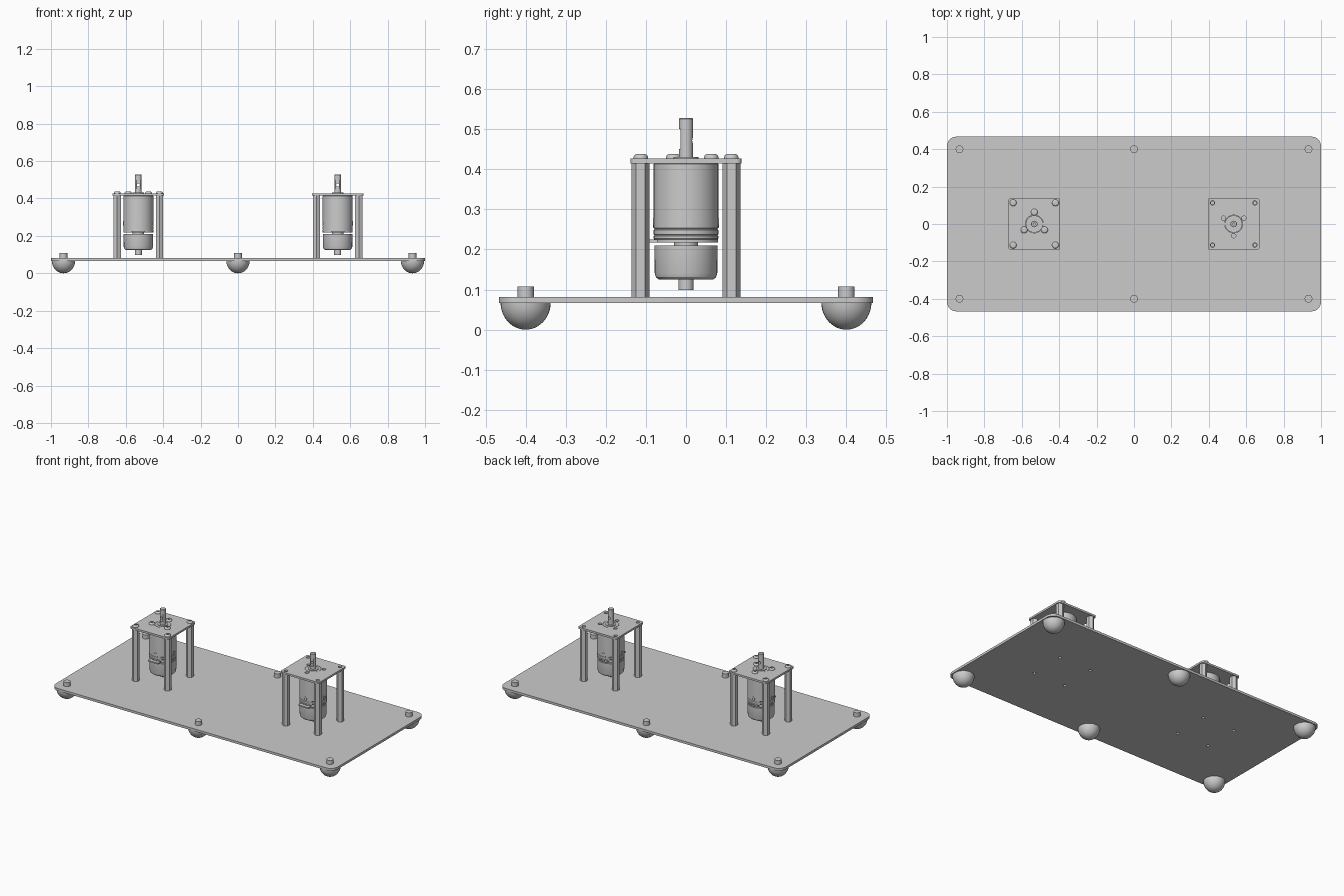
import bpy, bmesh, math
from mathutils import Vector

if "Cube" in bpy.data.objects:
    bpy.data.objects.remove(bpy.data.objects["Cube"])


def finish(name, bm, loc=(0, 0, 0)):
    bmesh.ops.remove_doubles(bm, verts=bm.verts, dist=1e-5)
    bmesh.ops.recalc_face_normals(bm, faces=bm.faces)
    me = bpy.data.meshes.new(name)
    bm.to_mesh(me)
    bm.free()
    ob = bpy.data.objects.new(name, me)
    ob.location = loc
    bpy.context.collection.objects.link(ob)
    return ob


def smooth(ob):
    bpy.ops.object.select_all(action='DESELECT')
    ob.select_set(True)
    bpy.context.view_layer.objects.active = ob
    bpy.ops.object.shade_smooth_by_angle(angle=math.radians(32))


def lathe(name, profile, loc=(0, 0, 0), segs=32, phase=0.0, shade=True):
    """Closed solid turned about z from (radius, height) points."""
    bm = bmesh.new()
    rings = []
    for r, z in profile:
        if r == 0:
            rings.append([bm.verts.new((0, 0, z))] * segs)
        else:
            rings.append([bm.verts.new((r * math.cos(a), r * math.sin(a), z))
                          for a in (phase + math.tau * i / segs for i in range(segs))])
    for a, b in zip(rings, rings[1:]):
        for i in range(segs):
            j = (i + 1) % segs
            vs = list(dict.fromkeys((a[i], a[j], b[j], b[i])))
            if len(vs) > 2:
                bm.faces.new(vs)
    for ring in (rings[0], rings[-1]):
        if ring[0] is not ring[1]:
            bm.faces.new(ring)
    ob = finish(name, bm, loc)
    if shade:
        smooth(ob)
    return ob


def slab(name, hx, hy, z0, z1, radius, loc=(0, 0, 0)):
    """Rounded rectangular plate."""
    bm = bmesh.new()
    vs = []
    for q, (sx, sy) in enumerate(((1, 1), (-1, 1), (-1, -1), (1, -1))):
        for i in range(9):
            a = (q + i / 8) * math.pi / 2
            vs.append(bm.verts.new((sx * (hx - radius) + radius * math.cos(a),
                                    sy * (hy - radius) + radius * math.sin(a), z0)))
    face = bm.faces.new(vs)
    top = bmesh.ops.extrude_face_region(bm, geom=[face])['geom']
    bmesh.ops.translate(bm, vec=(0, 0, z1 - z0),
                        verts=[v for v in top if isinstance(v, bmesh.types.BMVert)])
    return finish(name, bm, loc)


def cut(ob, cutters):
    for c in cutters:
        c.hide_render = True
        m = ob.modifiers.new("cut", 'BOOLEAN')
        m.operation, m.solver, m.object = 'DIFFERENCE', 'EXACT', c
        bpy.context.view_layer.update()
        bpy.context.view_layer.objects.active = ob
        bpy.ops.object.modifier_apply(modifier=m.name)
        bpy.data.objects.remove(c)
    smooth(ob)


def drill(x, y, r, z0, z1):
    return lathe("drill", [(r, z0), (r, z1)], (x, y, 0), 20, shade=False)


POST = 0.113
CORNERS = [(sx * POST, sy * POST) for sx in (-1, 1) for sy in (-1, 1)]
MOTOR_X = 0.533

# Base plate with the mounting holes under the posts
base = slab("base_plate", 1.0, 0.467, 0.067, 0.082, 0.05)
cut(base, [drill(mx + x, y, 0.009, 0.04, 0.1)
           for mx in (-MOTOR_X, MOTOR_X) for x, y in CORNERS])

# Domed feet with studs through the plate
dome = [(0.0625 * math.sin(t), 0.0675 - 0.0675 * math.cos(t))
        for t in (math.pi / 2 * i / 12 for i in range(1, 13))]
for x in (-0.933, 0, 0.933):
    for y in (-0.4, 0.4):
        lathe("foot", [(0, 0)] + dome + [(0.0205, 0.0675), (0.0205, 0.108)], (x, y, 0))

SCREW = [(0.018, 0), (0.018, 0.004), (0.016, 0.008), (0.012, 0.0105), (0.0085, 0.011),
         (0.0085, 0.004), (0, 0.004)]

for side in (-1, 1):
    cx = side * MOTOR_X
    label = "left" if side < 0 else "right"
    spots = [(0.063 * math.cos(a), 0.063 * math.sin(a))
             for a in (math.radians(-side * 90 + 120 * k) for k in range(3))]

    # Upper mounting plate
    plate = slab(label + "_motor_plate", 0.138, 0.138, 0.415, 0.427, 0.012, (cx, 0, 0))
    cut(plate, [drill(cx + x, y, 0.0115, 0.4, 0.45) for x, y in CORNERS + spots]
        + [drill(cx, 0, 0.048, 0.4, 0.45)])

    # Hexagonal posts, bored at both ends
    for x, y in CORNERS:
        lathe(label + "_post", [(0, 0.12), (0.0095, 0.12), (0.0095, 0.082), (0.0225, 0.082),
                                (0.0225, 0.415), (0.0095, 0.415), (0.0095, 0.37), (0, 0.37)],
              (cx + x, y, 0), 6, math.pi / 2, shade=False)

    # Only the left motor has its screws fitted
    if side < 0:
        for x, y in CORNERS + spots:
            lathe("screw", SCREW, (cx + x, y, 0.427), 24)

    # Gearbox housing with seam grooves and a raised boss
    lathe(label + "_gearbox",
          [(0, 0.225), (0.079, 0.225), (0.0805, 0.227), (0.0805, 0.234), (0.079, 0.235),
           (0.079, 0.236), (0.0805, 0.237), (0.0805, 0.249), (0.079, 0.250), (0.079, 0.252),
           (0.0805, 0.253), (0.0805, 0.413), (0.079, 0.415), (0.046, 0.415), (0.046, 0.427),
           (0.031, 0.427), (0.031, 0.431), (0, 0.431)], (cx, 0, 0), 48)

    # Small side screws in the gearbox
    for k in range(4):
        a = k * math.pi / 2
        d = Vector((math.cos(a), math.sin(a), 0))
        s = lathe(label + "_side_screw",
                  [(0.012, 0), (0.012, 0.005), (0.006, 0.005), (0.006, 0.003), (0, 0.003)],
                  Vector((cx, 0, 0.267)) + d * 0.077, 16)
        s.rotation_euler = d.to_track_quat('Z', 'Y').to_euler()

    # Circuit board disc with a connector tab to the front
    lathe(label + "_board", [(0.08, 0.217), (0.08, 0.225)], (cx, 0, 0), 48)
    slab(label + "_board_tab", 0.036, 0.04, 0.2172, 0.2248, 0.003, (cx, -0.06, 0))

    # Neck, encoder cap and rear shaft
    lathe(label + "_encoder_cap",
          [(0.019, 0.099), (0.019, 0.125), (0.068, 0.125), (0.075, 0.131), (0.078, 0.141),
           (0.0785, 0.210), (0.03, 0.210), (0.03, 0.218)], (cx, 0, 0), 48)

    # Output shaft with a flat, a cross hole and a centre mark
    shaft = lathe(label + "_shaft",
                  [(0.0175, 0.42), (0.0175, 0.526), (0.016, 0.528), (0.007, 0.528), (0, 0.522)],
                  (cx, 0, 0), 32)
    flat = slab("flat_cutter", 0.03, 0.01, 0.45, 0.50, 0.001, (cx, -0.0235, 0))
    hole = lathe("hole_cutter", [(0.008, -0.05), (0.008, 0.05)], (cx, 0, 0.472), 16, shade=False)
    hole.rotation_euler = (math.pi / 2, 0, 0)
    cut(shaft, [flat, hole])
